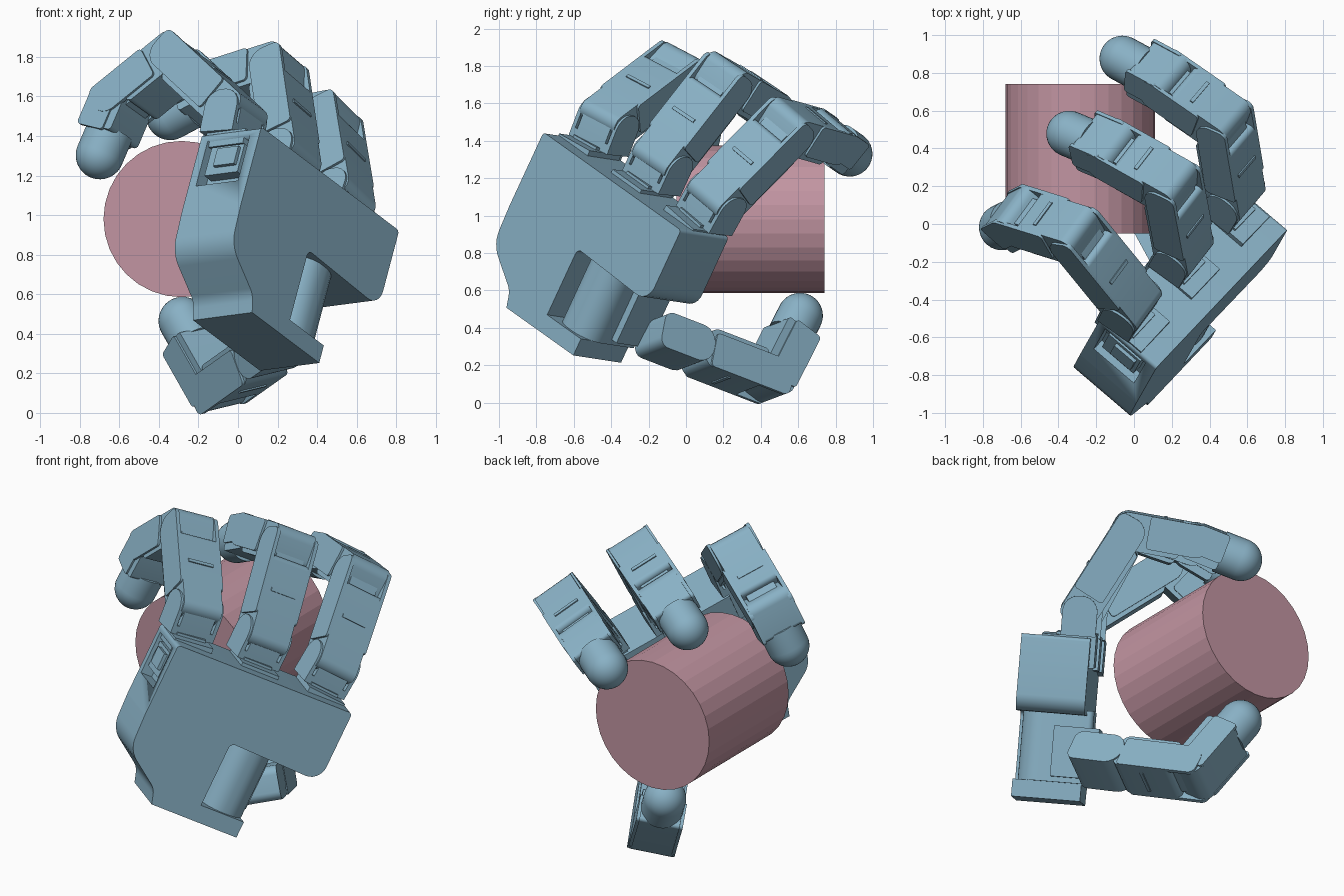
import bpy, bmesh
from math import radians, sin, cos, pi, tan
from mathutils import Vector, Matrix

if "Cube" in bpy.data.objects:
    bpy.data.objects.remove(bpy.data.objects["Cube"])


def material(name, rgb):
    m = bpy.data.materials.new(name)
    m.diffuse_color = (*rgb, 1)
    m.use_nodes = True
    m.node_tree.nodes["Principled BSDF"].inputs["Base Color"].default_value = m.diffuse_color
    return m


BLUE = material("blue_shell", (0.25, 0.44, 0.56))
PINK = material("pink_can", (0.54, 0.30, 0.36))


def finish(name, bm, mat, M, smooth=True):
    bmesh.ops.recalc_face_normals(bm, faces=bm.faces)
    me = bpy.data.meshes.new(name)
    bm.to_mesh(me)
    bm.free()
    ob = bpy.data.objects.new(name, me)
    bpy.context.collection.objects.link(ob)
    ob.matrix_world = M
    me.materials.append(mat)
    if smooth:
        bpy.ops.object.select_all(action='DESELECT')
        ob.select_set(True)
        bpy.context.view_layer.objects.active = ob
        bpy.ops.object.shade_smooth_by_angle(angle=radians(32))
    return ob


def fillet(pts, steps=6):
    """Outline of (u, v, radius) points with rounded corners."""
    out, n = [], len(pts)
    for i, (u, v, r) in enumerate(pts):
        p = Vector((u, v))
        if not r:
            out.append(p)
            continue
        d1 = (Vector(pts[i - 1][:2]) - p).normalized()
        d2 = (Vector(pts[(i + 1) % n][:2]) - p).normalized()
        half = d1.angle(d2) / 2
        c = p + (d1 + d2).normalized() * (r / sin(half))
        s, e = p + d1 * r / tan(half) - c, p + d2 * r / tan(half) - c
        for k in range(steps + 1):
            out.append(c + s.lerp(e, k / steps).normalized() * r)
    return out


def prism(name, outline, axis, lo, hi, M, steps=6):
    """Extrude a filleted outline along local axis 0, 1 or 2."""
    bm = bmesh.new()
    vs = []
    for p in fillet(outline, steps):
        co = list(p)
        co.insert(axis, lo)
        vs.append(bm.verts.new(co))
    f = bm.faces.new(vs)
    top = bmesh.ops.extrude_face_region(bm, geom=[f])['geom']
    d = Vector((0, 0, 0))
    d[axis] = hi - lo
    bmesh.ops.translate(bm, vec=d, verts=[v for v in top if isinstance(v, bmesh.types.BMVert)])
    return finish(name, bm, BLUE, M)


def rect(u0, u1, v0, v1, r0=0, r1=0):
    return [(u0, v0, r0), (u1, v0, r0), (u1, v1, r1), (u0, v1, r1)]


def frame(x, y, z, o):
    M = Matrix((x, y, z)).transposed().to_4x4()
    M.translation = o
    return M


def box(name, x, y, z, M):
    return prism(name, rect(*x, *y), 2, *z, M)


# Hand frame: x across the palm, y out of the palm, z along the fingers
A = Vector((0.611, 0.645, -0.460)).normalized()
U = Vector((0.23, 0.405, 0.885))
U = (U - A * U.dot(A)).normalized()
N = U.cross(A)
HAND = frame(A, N, U, Vector((0.225, -0.194, 1.155)))


# Links: z along the link, y toward the gripping side, x across
def link(name, L, M, start=-0.085):
    prism(name, rect(-0.105, 0.11, start, L - 0.09, 0.06, 0.03), 0, -0.125, 0.125, M)
    prism(name + "_neck", rect(-0.075, 0.085, L - 0.12, L + 0.06, 0, 0.06), 0, -0.09, 0.09, M)
    ear = [(-0.105, 0.10, 0.02), (0.085, 0.10, 0.02), (0.085, L + 0.08, 0.085), (-0.105, L + 0.07, 0.04)]
    for s in (-1, 1):
        prism(name + "_flange", ear, 0, s * 0.115, s * 0.138, M)
    box(name + "_tab", (-0.08, 0.08), (-0.112, -0.09), (L * 0.45, L * 0.45 + 0.02), M)


def tip(name, L, M):
    cut = L - 0.11
    prism(name + "_base", rect(-0.105, 0.105, -0.085, cut, 0.06, 0.02), 0, -0.125, 0.125, M)
    for s in (-1, 1):
        prism(name + "_plate", rect(-0.11, 0.06, -0.02, cut + 0.01, 0.02, 0.02), 0, s * 0.115, s * 0.135, M)
    bm = bmesh.new()
    R, seg = 0.122, 32
    prof = [(0, cut - 0.02), (R, cut - 0.02)] + [(R * cos(t * pi / 20), L + R * sin(t * pi / 20)) for t in range(11)]
    vs = [bm.verts.new((r, 0, z)) for r, z in prof]
    es = [bm.edges.new(p) for p in zip(vs, vs[1:])]
    bmesh.ops.spin(bm, geom=vs + es, axis=(0, 0, 1), cent=(0, 0, 0), angle=2 * pi, steps=seg)
    bmesh.ops.remove_doubles(bm, verts=bm.verts, dist=1e-4)
    finish(name + "_pad", bm, BLUE, M)


# Fingers: across offset, splay, twist and bend angle of each link
for name, off, splay, twist, bends in (
        ("first_finger", -0.435, -5, 6, (53, 128, 165)),
        ("middle_finger", 0.0, 0, 5, (24, 104, 116)),
        ("last_finger", 0.435, 5, 3, (28, 96, 107))):
    B = HAND @ Matrix.Translation((off, 0, 0)) @ Matrix.Rotation(radians(splay), 4, 'Y')
    # stepped socket on the palm
    box(name + "_socket", (-0.12, 0.12), (-0.20, 0.06), (-0.06, 0.02), B)
    box(name + "_socket_step", (-0.09, 0.09), (-0.12, 0.11), (-0.16, 0.035), B)
    B = B @ Matrix.Rotation(radians(twist), 4, 'Z')
    prism(name + "_knuckle", rect(-0.10, 0.10, 0.04, 0.25, 0, 0.09), 0, -0.10, 0.10, B)
    for s in (-1, 1):
        prism(name + "_knuckle_flange", rect(-0.10, 0.10, 0.03, 0.25, 0, 0.09), 0, s * 0.115, s * 0.138, B)
    box(name + "_knuckle_base", (-0.138, 0.138), (-0.10, 0.10), (0.02, 0.07), B)
    p = Vector((0, 0, 0.164))
    for i, (L, ang) in enumerate(zip((0.54, 0.384, 0.267), bends)):
        M = B @ Matrix.Translation(p) @ Matrix.Rotation(-radians(ang), 4, 'X')
        if i < 2:
            link(f"{name}_link_{i + 1}", L, M)
        else:
            tip(name + "_tip", L, M)
        p = p + Vector((0, sin(radians(ang)), cos(radians(ang)))) * L

# Palm shell with the thumb bay cut out of its lower corner
PALM = HAND @ Matrix.Translation((-0.575, 0, 0))
outline = [(0.01, 0, 0.02), (1.15, 0, 0.02), (1.15, -0.44, 0.09), (0.56, -0.42, 0.03), (0.56, -0.82, 0),
           (0.84, -0.82, 0), (0.84, -0.92, 0), (0.285, -0.92, 0), (0.255, -0.83, 0.1),
           (0.02, -0.67, 0.16), (0.01, -0.45, 0.1)]
palm = prism("palm", outline, 1, -0.315, 0.08, PALM)
cut = box("side_pocket_cutter", (-0.1, 0.08), (-0.25, 0.03), (-0.30, -0.04), PALM)
cut.hide_render = True
cut.hide_set(True)
mod = palm.modifiers.new("side_pocket", 'BOOLEAN')
mod.operation, mod.object, mod.solver = 'DIFFERENCE', cut, 'EXACT'
box("pocket_motor", (0.02, 0.2), (-0.22, 0.0), (-0.24, -0.08), PALM)
box("pocket_motor_step", (0.0, 0.2), (-0.20, -0.06), (-0.20, -0.10), PALM)

# Thumb motor housing in the bay
prism("thumb_motor", rect(0.59, 0.86, -0.29, 0.12, 0.12, 0.03), 2, -0.82, -0.40, PALM)
box("thumb_motor_foot", (0.58, 0.90), (-0.10, 0.16), (-0.79, -0.50), PALM)

# Thumb
J = Vector((0.15, 0.0, 0.30))
E = Vector((-0.09, 0.44, 0.13))
T = Vector((-0.28, 0.61, 0.465))
z1, z2 = (E - J).normalized(), (T - E).normalized()
x = z2.cross(z1).normalized()
lower = frame(x, z1.cross(x), z1, J)
prism("thumb_root", rect(-0.10, 0.10, -0.23, 0.10, 0.05, 0.09), 0, -0.135, 0.135, lower)
link("thumb_link", (E - J).length, lower, 0.06)
tip("thumb_tip", (T - E).length, frame(x, z2.cross(x), z2, E))

# Held can
bm = bmesh.new()
bmesh.ops.create_cone(bm, cap_ends=True, segments=32, radius1=0.395, radius2=0.395, depth=0.79)
finish("can", bm, PINK, Matrix.Translation((-0.285, 0.345, 0.98)) @ Matrix.Rotation(pi / 2, 4, 'X'), False)
